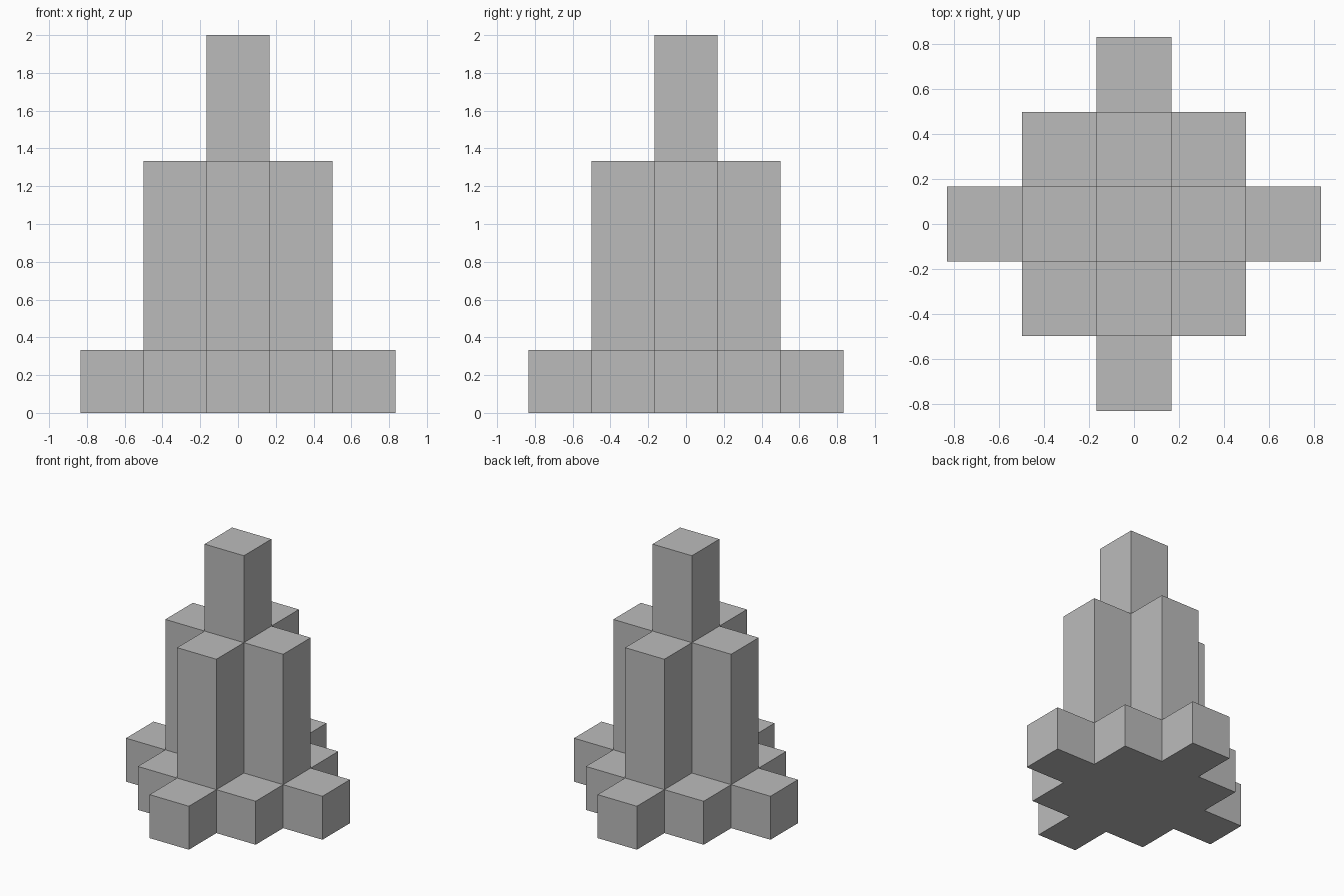
import bpy
import bmesh
from mathutils import Vector

cube = bpy.data.objects.get("Cube")
if cube:
    bpy.data.objects.remove(cube, do_unlink=True)

CELL = 1 / 3  # width of one square block

# One plain grey
grey = bpy.data.materials.new("plain grey")
grey.use_nodes = True
grey.diffuse_color = (0.5, 0.5, 0.5, 1)
grey.node_tree.nodes["Principled BSDF"].inputs["Base Color"].default_value = (0.5, 0.5, 0.5, 1)


def steps_from_centre(face):
    """Number of blocks from the centre, counted along x and y."""
    c = face.calc_center_median()
    return round(abs(c.x) / CELL) + round(abs(c.y) / CELL)


# Diamond-shaped footprint cut from a 5 x 5 grid
bm = bmesh.new()
bmesh.ops.create_grid(bm, x_segments=5, y_segments=5, size=2.5 * CELL)
corners = [f for f in bm.faces if steps_from_centre(f) > 2]
bmesh.ops.delete(bm, geom=corners, context='FACES')

# Raise each tier from the one below: (reach in blocks, rise in blocks)
top = list(bm.faces)
for reach, rise in ((2, 1), (1, 3), (0, 2)):
    inner = [f for f in top if steps_from_centre(f) <= reach]
    geom = bmesh.ops.extrude_face_region(bm, geom=inner)["geom"]
    verts = [g for g in geom if isinstance(g, bmesh.types.BMVert)]
    bmesh.ops.translate(bm, verts=verts, vec=Vector((0, 0, rise * CELL)))
    top = [g for g in geom if isinstance(g, bmesh.types.BMFace)]

bmesh.ops.recalc_face_normals(bm, faces=bm.faces)

mesh = bpy.data.meshes.new("stepped_tower")
bm.to_mesh(mesh)
bm.free()
mesh.materials.append(grey)
tower = bpy.data.objects.new("stepped_tower", mesh)
bpy.context.collection.objects.link(tower)
